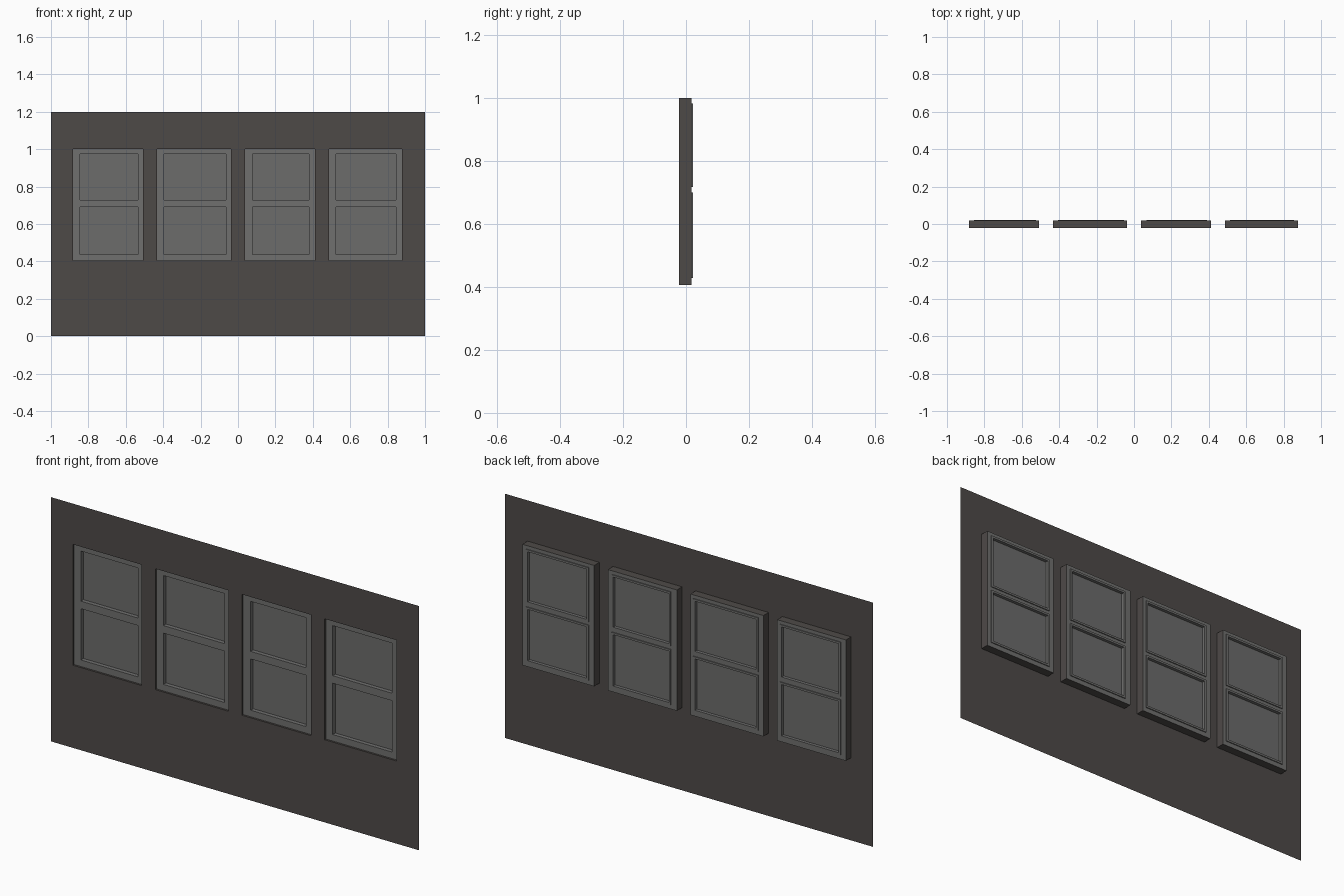
import bpy, bmesh

if "Cube" in bpy.data.objects:
    bpy.data.objects.remove(bpy.data.objects["Cube"])


def material(name, rgb):
    m = bpy.data.materials.new(name)
    m.diffuse_color = (*rgb, 1)
    m.use_nodes = True
    m.node_tree.nodes["Principled BSDF"].inputs["Base Color"].default_value = m.diffuse_color
    return m


WALL = material("dark_wall_brown", (0.076, 0.068, 0.064))
FRAME = material("frame_grey", (0.162, 0.162, 0.158))
GLASS = material("glass_grey", (0.150, 0.150, 0.146))

FRONT, RECESS, GLASS_Y, REAR, LIP = -0.0225, -0.013, 0.007, 0.018, 0.0225
Z0, Z1 = 0.406, 1.0
PANES_Z = [(0.438, 0.69), (0.727, 0.973)]
# window left, right, pane left, pane right
WINDOWS = [(-0.882, -0.508, -0.845, -0.535), (-0.433, -0.037, -0.396, -0.064),
           (0.037, 0.412, 0.078, 0.380), (0.487, 0.877, 0.524, 0.845)]


def finish(bm, name, mat):
    bmesh.ops.remove_doubles(bm, verts=bm.verts, dist=1e-5)
    bmesh.ops.recalc_face_normals(bm, faces=bm.faces)
    me = bpy.data.meshes.new(name)
    bm.to_mesh(me)
    bm.free()
    me.materials.append(mat)
    ob = bpy.data.objects.new(name, me)
    bpy.context.collection.objects.link(ob)
    return ob


def quad(bm, pts):
    bm.faces.new([bm.verts.new(p) for p in pts])


def panel(bm, x0, x1, z0, z1, y):
    quad(bm, [(x0, y, z0), (x1, y, z0), (x1, y, z1), (x0, y, z1)])


def sleeve(bm, x0, x1, z0, z1, ya, yb):
    c = [(x0, z0), (x1, z0), (x1, z1), (x0, z1)]
    for (a, b), (d, e) in zip(c, c[1:] + c[:1]):
        quad(bm, [(a, ya, b), (d, ya, e), (d, yb, e), (a, yb, b)])


def grid_sheet(bm, xs, zs, y, is_hole):
    for i in range(len(xs) - 1):
        for j in range(len(zs) - 1):
            if not is_hole(i, j):
                panel(bm, xs[i], xs[i + 1], zs[j], zs[j + 1], y)


# wall sheet with four openings and their deep reveals
bm = bmesh.new()
xs = [-1] + [v for w in WINDOWS for v in w[:2]] + [1]
grid_sheet(bm, xs, [0, Z0, Z1, 1.2], FRONT, lambda i, j: i % 2 == 1 and j == 1)
for w in WINDOWS:
    sleeve(bm, w[0], w[1], Z0, Z1, FRONT, REAR)
finish(bm, "wall", WALL)

for n, (x0, x1, p0, p1) in enumerate(WINDOWS, 1):
    # window frame: front and rear sheets joined by the pane jambs
    bm = bmesh.new()
    zs = [Z0] + [v for p in PANES_Z for v in p] + [Z1]
    for y in (RECESS, REAR):
        grid_sheet(bm, [x0, p0, p1, x1], zs, y, lambda i, j: i == 1 and j % 2 == 1)
    for a, b in PANES_Z:
        sleeve(bm, p0, p1, a, b, RECESS, REAR)
    finish(bm, f"window_frame_{n}", FRAME)

    # raised sash lips on the rear side
    bm = bmesh.new()
    t = 0.010
    for a, b in PANES_Z:
        grid_sheet(bm, [p0 - t, p0, p1, p1 + t], [a - t, a, b, b + t], LIP,
                   lambda i, j: i == 1 and j == 1)
        sleeve(bm, p0 - t, p1 + t, a - t, b + t, REAR, LIP)
        sleeve(bm, p0, p1, a, b, REAR, LIP)
    finish(bm, f"sash_lips_{n}", FRAME)

    # glass panes
    bm = bmesh.new()
    for a, b in PANES_Z:
        panel(bm, p0, p1, a, b, GLASS_Y)
    finish(bm, f"glass_{n}", GLASS)
